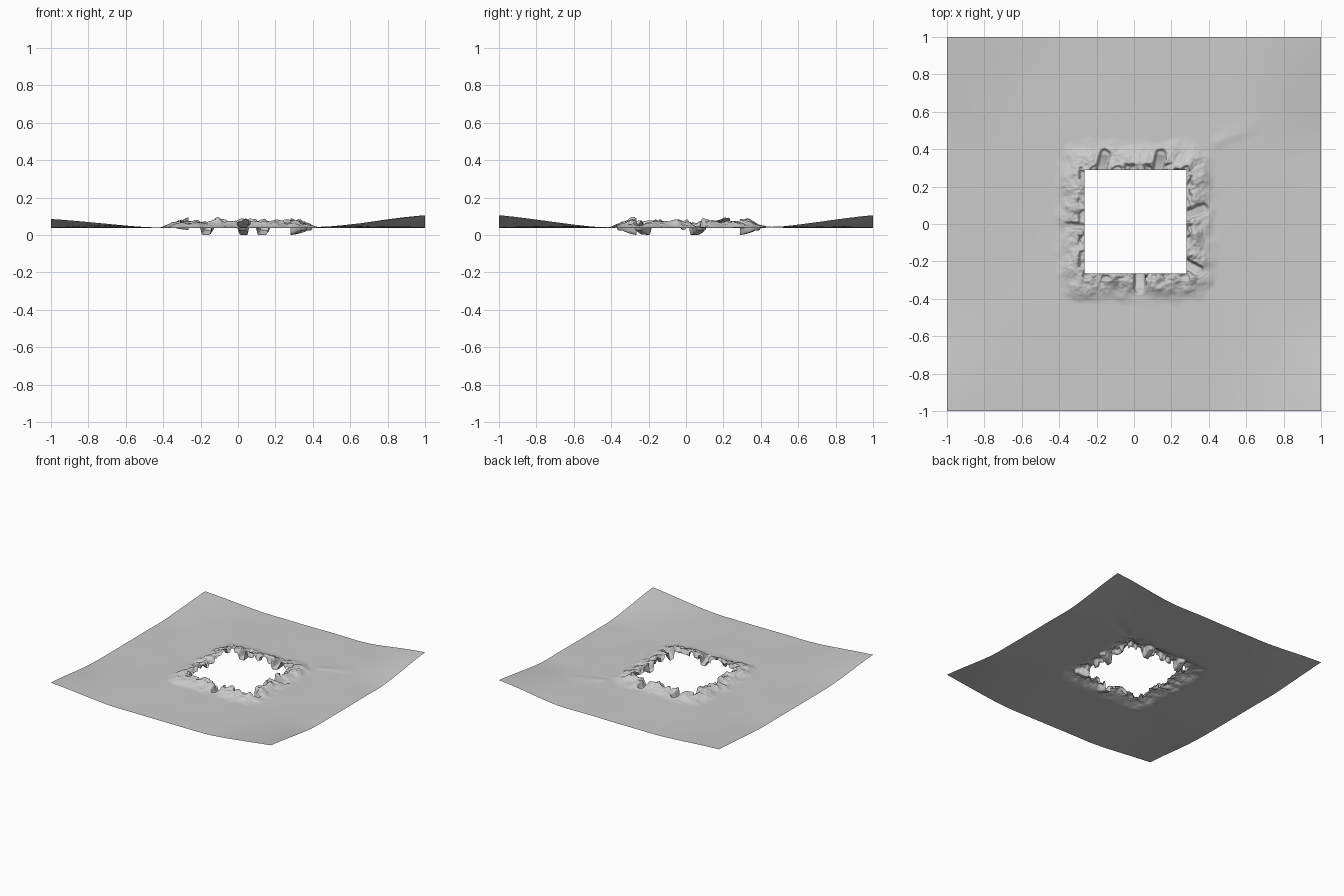
import bpy, bmesh, math
from mathutils import Vector, noise

cube = bpy.data.objects.get("Cube")
if cube:
    bpy.data.objects.remove(cube, do_unlink=True)

# Square opening in the middle of the ground
X0, X1, Y0, Y1 = -0.265, 0.28, -0.265, 0.29
INNER, FINE, COARSE = 0.48, 0.005, 0.04

# Gullies cut through the rim: inner end, outer end, floor half width, floor height
GULLIES = [
    ((-0.175, 0.27), (-0.155, 0.37), 0.02, 0.008),
    ((0.125, 0.27), (0.145, 0.37), 0.02, 0.008),
    ((0.26, 0.04), (0.37, 0.08), 0.02, 0.008),
    ((0.26, -0.205), (0.34, -0.25), 0.02, 0.008),
    ((0.03, -0.25), (0.03, -0.34), 0.02, 0.008),
    ((-0.25, -0.015), (-0.38, -0.005), 0.008, 0.035),
]


def smooth(a, b, v):
    t = min(1, max(0, (v - a) / (b - a)))
    return t * t * (3 - 2 * t)


def along(p, a, b):
    """Distance from p to the segment a-b and the position along it."""
    a, b = Vector(a), Vector(b)
    t = min(1, max(0, (p - a).dot(b - a) / (b - a).length_squared))
    return (p - a.lerp(b, t)).length, t


def height(x, y):
    p = Vector((x, y))
    # Broad swell with lifted corners
    lift = 0.042 if x < 0 else 0.06
    if x < 0 < y:
        lift = 0.03
    z = 0.047 + lift * smooth(0.35, 1.15, abs(x)) * smooth(0.35, 1.15, abs(y)) * 1.35
    z += 0.003 * noise.noise(Vector((x * 3, y * 3, 5)))
    # Low ridge running away from the rim
    z += 0.005 * (1 - smooth(0, 0.05, along(p, (0.45, 0.44), (0.63, 0.52))[0]))
    # Craggy raised rim
    dx, dy = max(X0 - x, x - X1, 0), max(Y0 - y, y - Y1, 0)
    d = math.hypot(dx, dy)
    if d < 0.25:
        wobble = 0.03 * noise.noise(Vector((x * 12, y * 12, 1)))
        rim = 1 - smooth(0.01, 0.165, d + wobble)
        chunk = noise.noise(Vector((x * 13, y * 13, 9)))
        grit = noise.fractal(Vector((x * 32, y * 32, 3)), 0.8, 2.1, 3)
        z += rim * (0.037 + 0.022 * chunk + 0.009 * grit)
        # Broken inner lip
        bite = noise.noise(Vector((x * 17, y * 17, 21)))
        z -= 0.035 * smooth(-0.05, 0.12, bite) * (1 - smooth(0.015, 0.04, d))
        z = max(z, 0.045)
        for a, b, half, floor in GULLIES:
            dist, t = along(p, a, b)
            dist += 0.005 * noise.noise(Vector((x * 40, y * 40, 2)))
            cut = 1 - smooth(half, half + 0.016, dist)
            z += (min(z, floor + 0.025 * t * t) - z) * cut
    return max(z, 0)


# Grid that is finer around the rim
fine_n = round(2 * INNER / FINE)
side_n = round((1 - INNER) / COARSE)
cells = fine_n + 2 * side_n
coords = [-1 + i * COARSE for i in range(side_n)]
coords += [-INNER + i * FINE for i in range(fine_n)]
coords += [INNER + i * COARSE for i in range(side_n + 1)]

bm = bmesh.new()
bmesh.ops.create_grid(bm, x_segments=cells, y_segments=cells, size=1)
for v in bm.verts:
    v.co.x = coords[round((v.co.x + 1) / 2 * cells)]
    v.co.y = coords[round((v.co.y + 1) / 2 * cells)]


def in_hole(face):
    c = face.calc_center_median()
    return X0 < c.x < X1 and Y0 < c.y < Y1


bmesh.ops.delete(bm, geom=[f for f in bm.faces if in_hole(f)], context='FACES')
for v in bm.verts:
    v.co.z = height(v.co.x, v.co.y)
low = min(v.co.z for v in bm.verts)
for v in bm.verts:
    v.co.z -= low
for f in bm.faces:
    f.smooth = True

mesh = bpy.data.meshes.new("cratered_ground")
bm.to_mesh(mesh)
bm.free()

# Plain grey ground
grey = bpy.data.materials.new("ground_grey")
grey.use_nodes = True
colour = (0.6, 0.6, 0.6, 1)
grey.diffuse_color = colour
grey.node_tree.nodes["Principled BSDF"].inputs["Base Color"].default_value = colour
mesh.materials.append(grey)
ground = bpy.data.objects.new("cratered_ground", mesh)
bpy.context.collection.objects.link(ground)
